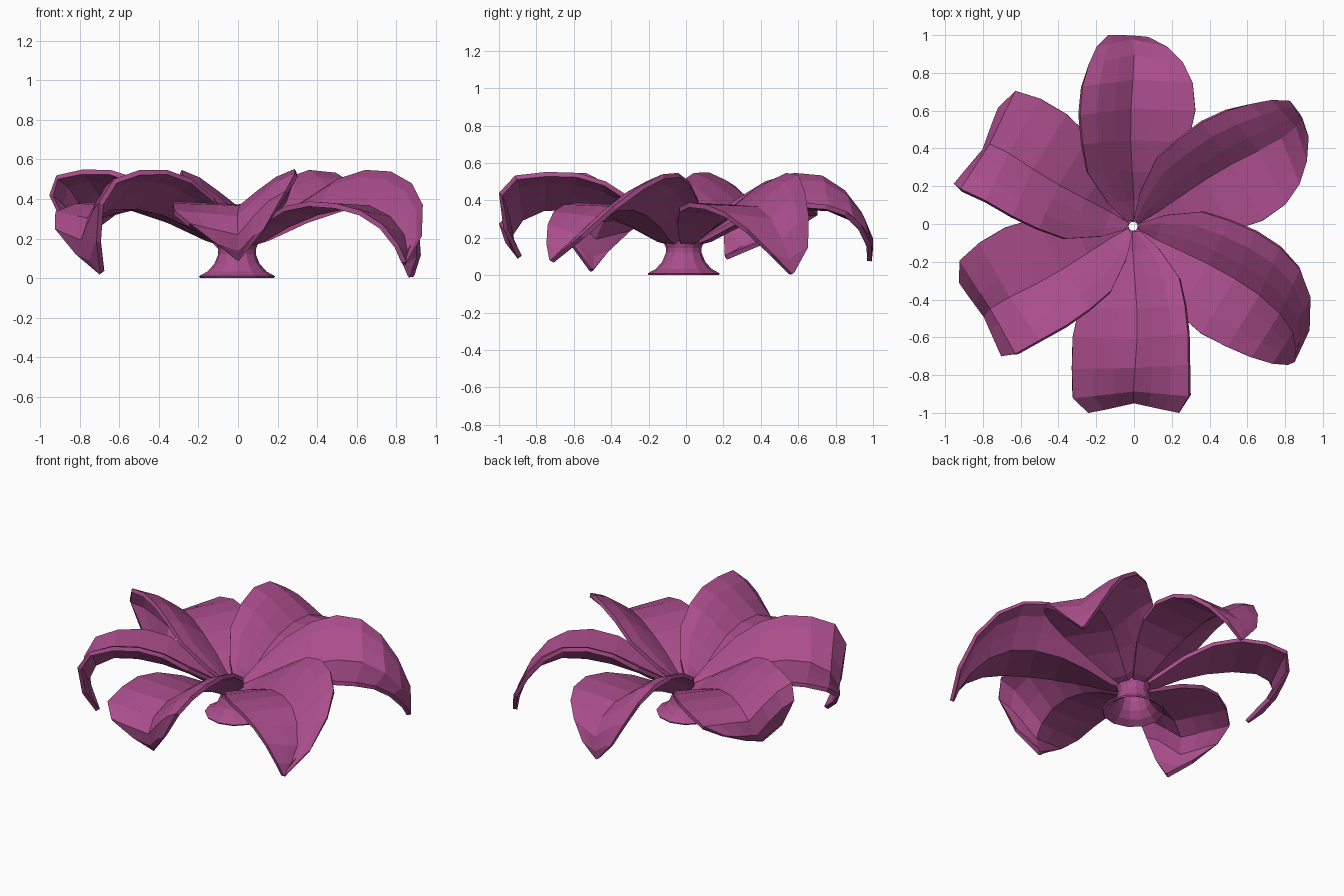
import bpy, bmesh, math

if "Cube" in bpy.data.objects:
    bpy.data.objects.remove(bpy.data.objects["Cube"])

mat = bpy.data.materials.new("petal_purple")
mat.diffuse_color = (0.40, 0.075, 0.26, 1)
mat.use_nodes = True
mat.node_tree.nodes["Principled BSDF"].inputs["Base Color"].default_value = mat.diffuse_color
CX, CY = -0.005, -0.012      # the foot and petal roots sit slightly off centre


def make_object(name, verts, faces):
    me = bpy.data.meshes.new(name)
    me.from_pydata(verts, [], faces)
    bm = bmesh.new()
    bm.from_mesh(me)
    bmesh.ops.remove_doubles(bm, verts=bm.verts, dist=0.0005)
    bmesh.ops.recalc_face_normals(bm, faces=bm.faces)
    bm.to_mesh(me)
    bm.free()
    me.materials.append(mat)
    ob = bpy.data.objects.new(name, me)
    bpy.context.collection.objects.link(ob)
    return ob


def thicken(ob, t):
    m = ob.modifiers.new("thickness", "SOLIDIFY")
    m.thickness = t
    m.offset = 0


# Petal rows as (reach, sideways, height) for the low edge, the mid crease and the high edge
ROWS = [
    ((0.03, -0.03, 0.165), (0.03, 0.00, 0.16), (0.03, 0.04, 0.19)),
    ((0.12, -0.10, 0.20), (0.14, 0.00, 0.19), (0.12, 0.135, 0.27)),
    ((0.28, -0.21, 0.29), (0.29, 0.01, 0.27), (0.28, 0.245, 0.395)),
    ((0.44, -0.29, 0.35), (0.45, 0.02, 0.33), (0.43, 0.275, 0.49)),
    ((0.60, -0.325, 0.375), (0.61, 0.02, 0.36), (0.58, 0.29, 0.535)),
    ((0.75, -0.315, 0.365), (0.76, 0.01, 0.355), (0.73, 0.28, 0.525)),
    ((0.86, -0.275, 0.33), (0.88, 0.00, 0.30), (0.85, 0.25, 0.46)),
    ((0.92, -0.20, 0.26), (0.94, 0.00, 0.21), (0.92, 0.20, 0.35)),
    ((0.93, -0.10, 0.16), (0.93, 0.00, 0.13), (0.94, 0.12, 0.20)),
    ((0.90, -0.01, 0.08), (0.90, 0.00, 0.075), (0.90, 0.01, 0.08)),
]
BEND = [0, 0, 0, 0, 0, 0, 0.1, 0.35, 0.7, 1.0]     # how much the tip shift acts per row
SQUARE = [0, 0, 0, 0, 0, 0.2, 0.8, 1, 0.4, 0]      # how much the corner stretch acts per row
# azimuth, tip shift (reach, sideways, height), corner stretch
PETALS = [
    (90, 0.08, 0.03, 0.00, -0.02),
    (30, 0.14, 0.05, -0.07, -0.02),
    (-30, 0.19, -0.20, 0.00, 0.01),
    (-90, -0.01, 0.00, 0.02, 0.075),
    (-150, -0.05, 0.09, -0.05, 0.045),
    (150, -0.17, 0.17, 0.02, 0.06),
]


def lerp(a, b, t, lift=0.0):
    return [a[0] + (b[0] - a[0]) * t, a[1] + (b[1] - a[1]) * t,
            a[2] + (b[2] - a[2]) * (t + lift)]


def petal(name, az, dr, ds, dz, square):
    a = math.radians(az)
    ca, sa = math.cos(a), math.sin(a)
    verts, faces = [], []
    for (low, mid, high), w, q in zip(ROWS, BEND, SQUARE):
        low = (low[0] + square * q, low[1] * (1 + square * q * 3), low[2])
        high = (high[0] + square * q, high[1] * (1 + square * q * 3), high[2] + square * q)
        for r, s, z in (low, lerp(low, mid, 0.33), lerp(low, mid, 0.67), mid,
                        lerp(mid, high, 0.33, 0.08), lerp(mid, high, 0.67, 0.12), high):
            root = max(0, 1 - r / 0.6)
            r, s, z = r + dr * w, s + ds * w, z + dz * w
            verts.append((r * ca - s * sa + CX * root, r * sa + s * ca + CY * root, z))
    n = 7
    for i in range(len(ROWS) - 1):
        for j in range(n - 1):
            k = i * n + j
            faces.append((k, k + 1, k + n + 1, k + n))
    thicken(make_object(name, verts, faces), 0.026)


for i, p in enumerate(PETALS):
    petal(f"petal_{i + 1}", *p)

# Flared open foot under the petals
PROFILE = [(0.19, 0.005), (0.145, 0.03), (0.11, 0.07), (0.09, 0.12), (0.09, 0.145),
           (0.105, 0.18), (0.025, 0.165)]
N = 12
verts = [(CX + r * math.cos(2 * math.pi * k / N), CY + r * math.sin(2 * math.pi * k / N), z)
         for r, z in PROFILE for k in range(N)]
faces = [(i * N + k, i * N + (k + 1) % N, (i + 1) * N + (k + 1) % N, (i + 1) * N + k)
         for i in range(len(PROFILE) - 1) for k in range(N)]
thicken(make_object("foot", verts, faces), 0.01)
